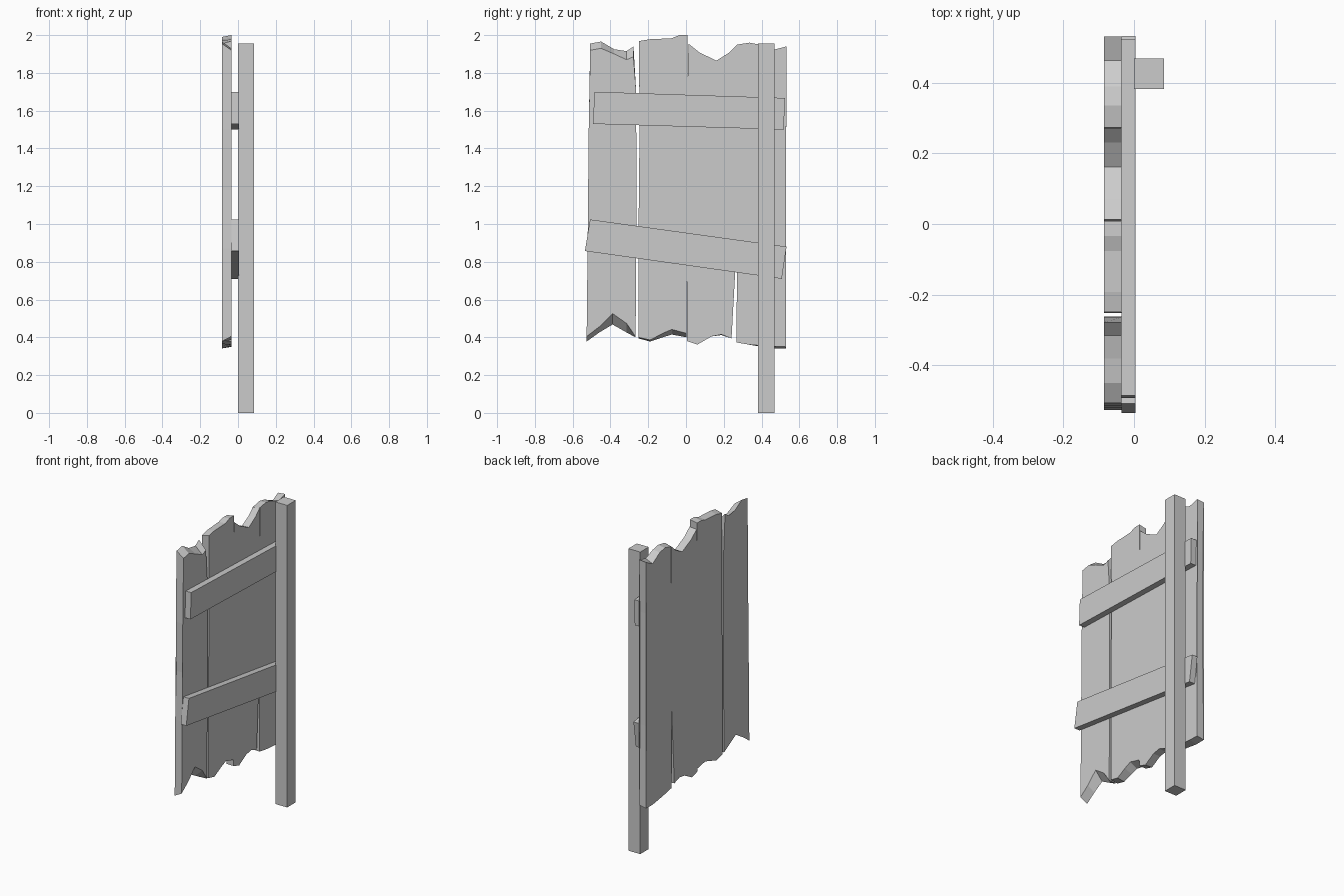
import bpy, bmesh

X_FRONT, X_BACK = -0.035, -0.085


def make_solid(name, loop_a, loop_b):
    """Join two matching outlines into a closed flat-shaded solid."""
    bm = bmesh.new()
    a = [bm.verts.new(p) for p in loop_a]
    b = [bm.verts.new(p) for p in loop_b]
    n = len(a)
    caps = [bm.faces.new(a), bm.faces.new(b[::-1])]
    for i in range(n):
        j = (i + 1) % n
        bm.faces.new((a[j], a[i], b[i], b[j]))
    bmesh.ops.triangulate(bm, faces=caps)
    bmesh.ops.recalc_face_normals(bm, faces=bm.faces)
    mesh = bpy.data.meshes.new(name)
    bm.to_mesh(mesh)
    bm.free()
    obj = bpy.data.objects.new(name, mesh)
    bpy.context.collection.objects.link(obj)
    return obj


def slab(name, corners, x0, x1):
    return make_solid(name, [(x0, y, z) for y, z in corners],
                      [(x1, y, z) for y, z in corners])


def plank(name, top, right, bottom, left):
    """top/bottom: (y, z front, z back), left to right; sides: (y, z), top down."""
    pts = (top + [(y, z, z) for y, z in right] + bottom[::-1]
           + [(y, z, z) for y, z in left[::-1]])
    make_solid(name, [(X_FRONT, y, zf) for y, zf, zb in pts],
               [(X_BACK, y, zb) for y, zf, zb in pts])


# Broken, jagged planks
plank("plank_1",
      [(-.507, 1.92, 1.955), (-.45, 1.93, 1.966), (-.38, 1.90, 1.925),
       (-.315, 1.87, 1.915), (-.278, 1.885, 1.94)],
      [(-.264, 1.70), (-.262, 1.0)],
      [(-.526, .405, .378), (-.46, .455, .425), (-.389, .526, .468),
       (-.315, .474, .426), (-.267, .403, .40)],
      [(-.515, 1.5), (-.509, 1.18), (-.521, .87)])

plank("plank_2",
      [(-.249, 1.968, 1.955), (-.193, 1.978, 1.97), (-.077, 1.983, 1.978),
       (-.034, 2.0, 1.99), (.008, 2.0, 1.99)],
      [(-.004, 1.45), (-.004, 1.0)],
      [(-.252, .40, .394), (-.19, .386, .378), (-.124, .421, .40),
       (-.075, .442, .415), (.003, .421, .40)],
      [(-.246, 1.5), (-.252, .9)])

plank("plank_3",
      [(.013, 1.955, 1.95), (.071, 1.908, 1.905), (.161, 1.865, 1.862),
       (.23, 1.908, 1.90), (.272, 1.95, 1.94)],
      [(.272, 1.39), (.270, .92)],
      [(.006, .38, .38), (.061, .362, .364), (.135, .405, .405),
       (.188, .415, .412), (.241, .394, .394)],
      [(.002, 1.45), (.002, 1.0)])

plank("plank_4",
      [(.273, 1.95, 1.94), (.336, 1.96, 1.955), (.389, 1.95, 1.945),
       (.463, 1.922, 1.90), (.531, 1.94, 1.935)],
      [(.521, 1.6), (.520, .87)],
      [(.268, .373, .375), (.33, .362, .362), (.389, .357, .352),
       (.463, .352, .341), (.53, .35, .341)],
      [(.274, 1.39), (.273, .75)])

# Crooked cross rails
slab("upper_rail", [(-.485, 1.70), (.523, 1.667), (.518, 1.50), (-.492, 1.53)],
     -.035, .004)
slab("lower_rail", [(-.508, 1.024), (.532, .88), (.507, .71), (-.535, .857)],
     -.035, .004)

# Square support post
slab("post", [(.382, 0), (.468, 0), (.468, 1.955), (.382, 1.955)], 0, .085)
